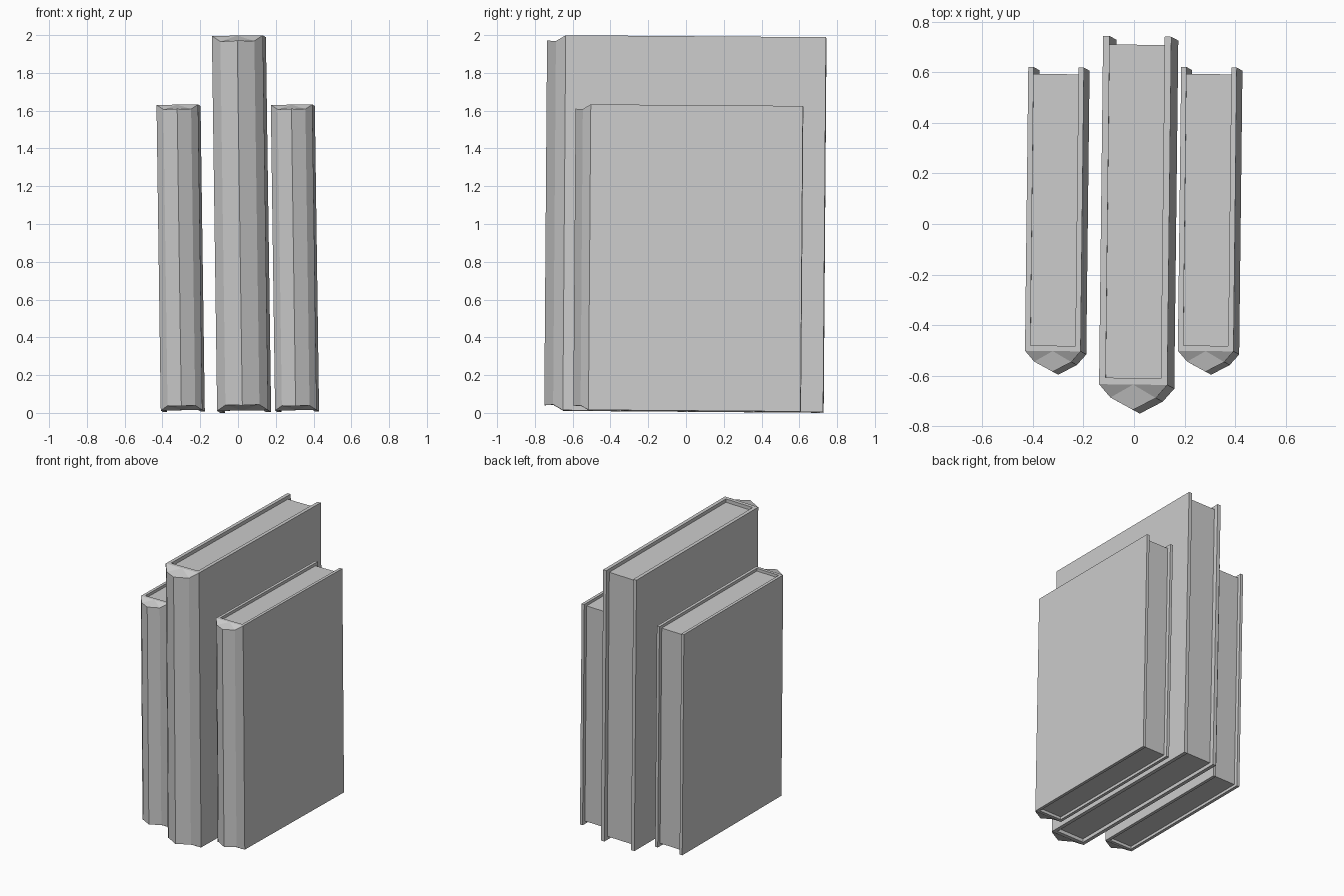
import bpy, bmesh
from mathutils import Matrix, Vector, Euler

if "Cube" in bpy.data.objects:
    bpy.data.objects.remove(bpy.data.objects["Cube"])

# Shared dimensions of the large book, measured about its pivot
W, T, H = 0.135, 0.026, 0.9925       # half width, board thickness, half height
YF, YB = -0.643, 0.735               # front and back of the boards
LEAN = Euler((-0.0075, -0.014, -0.0115)).to_matrix().to_4x4()

# Cover plan: x, y, and how far the end is cut back (rounded spine)
PLAN = [(-W, YB, 0), (-W, YF, 0), (-.09, -.695, .03), (0, -.743, .027),
        (.09, -.695, .03), (W, YF, 0), (W, YB, 0), (W - T, YB, 0),
        (W - T, YF + T, 0), (T - W, YF + T, 0), (T - W, YB, 0)]
SPINE_MID = (0, YF, 0)
CAPS = [(0, 1, 9, 10), (1, 11, 5, 8, 9), (5, 6, 7, 8),
        (1, 2, 11), (2, 3, 4, 11), (4, 5, 11)]


def finish(name, bm, place):
    bm.transform(place)
    bmesh.ops.recalc_face_normals(bm, faces=bm.faces)
    mesh = bpy.data.meshes.new(name)
    bm.to_mesh(mesh)
    bm.free()
    bpy.context.collection.objects.link(bpy.data.objects.new(name, mesh))


def cover(name, place):
    bm = bmesh.new()
    rings = [[bm.verts.new((x, y, s * (H - cut))) for x, y, cut in PLAN + [SPINE_MID]]
             for s in (-1, 1)]
    for ring in rings:
        for cap in CAPS:
            bm.faces.new([ring[i] for i in cap])
    low, high = rings
    n = len(PLAN)
    for i in range(n):
        j = (i + 1) % n
        bm.faces.new((low[i], low[j], high[j], high[i]))
    finish(name, bm, place)


def pages(name, place):
    y0, y1 = YF + T, YB - 0.033
    bm = bmesh.new()
    bmesh.ops.create_cube(bm, size=1)
    bm.transform(Matrix.Translation((0, (y0 + y1) / 2, 0)) @
                 Matrix.Diagonal((2 * (W - T), y1 - y0, 2 * (H - 0.025), 1)))
    finish(name, bm, place)


# Three leaning books: one tall, two small
for name, loc, size in (("left_book", (-0.304, 0.015, 0.819), 0.815),
                        ("tall_book", (0.018, 0, 1.0), 1.0),
                        ("right_book", (0.301, 0.015, 0.819), 0.815)):
    place = Matrix.Translation(Vector(loc)) @ LEAN @ Matrix.Scale(size, 4)
    cover(name + "_cover", place)
    pages(name + "_pages", place)
